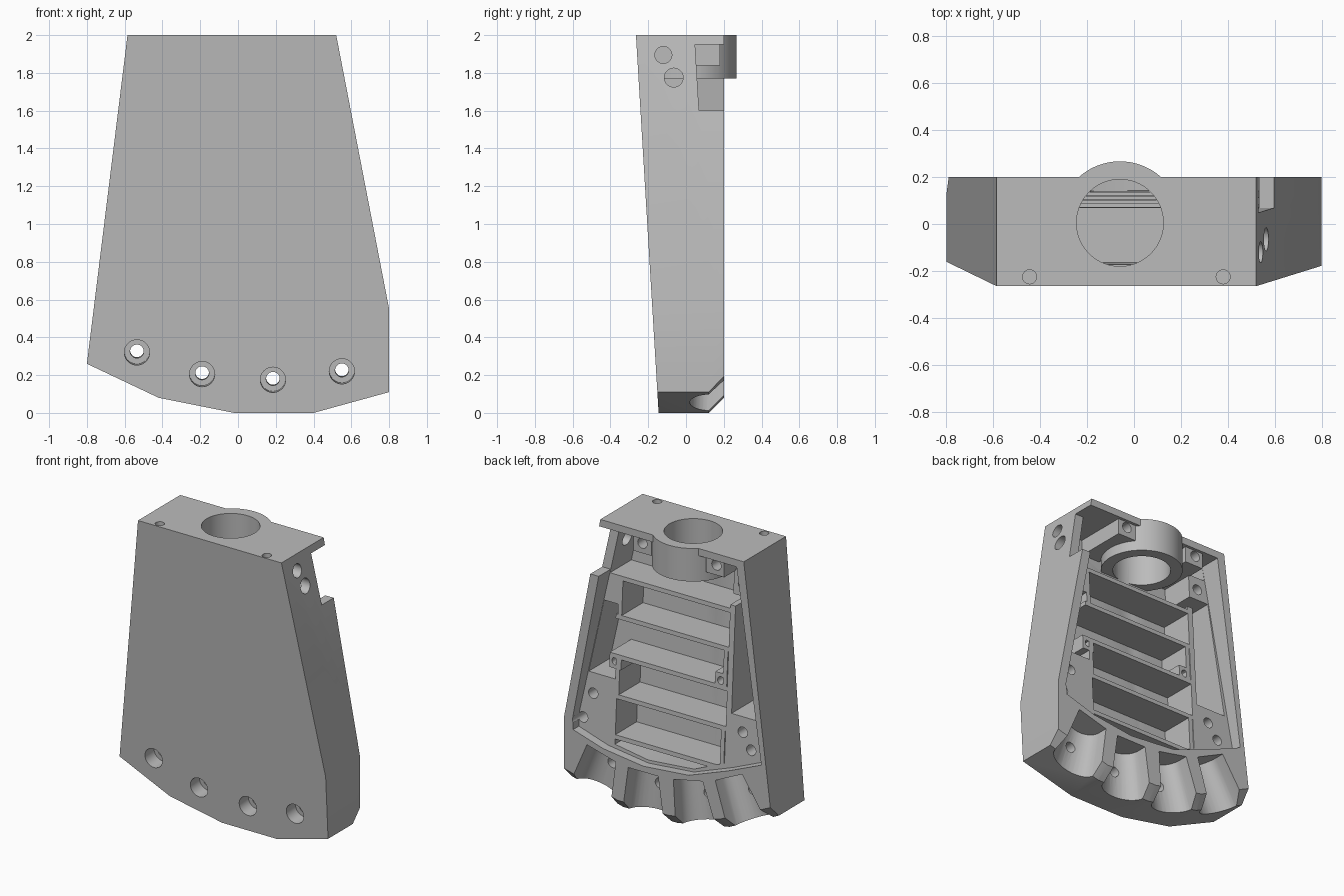
import bpy, bmesh, math
from mathutils import Vector, Matrix

cube = bpy.data.objects.get("Cube")
if cube:
    bpy.data.objects.remove(cube, do_unlink=True)

grey = bpy.data.materials.new("plain_grey")
grey.use_nodes = True
colour = (0.5, 0.5, 0.5, 1)
grey.diffuse_color = colour
grey.node_tree.nodes["Principled BSDF"].inputs["Base Color"].default_value = colour

BACK, FAR = 0.2, 0.5
TOP_IN = 1.95


def front(z):
    """Depth of the leaning front face."""
    return -0.145 - 0.06 * z


def floor(z):
    return front(z) + 0.075


def ledge(z):
    return front(z) + 0.31


def make(name, bm):
    bmesh.ops.recalc_face_normals(bm, faces=bm.faces)
    mesh = bpy.data.meshes.new(name)
    bm.to_mesh(mesh)
    bm.free()
    mesh.materials.append(grey)
    ob = bpy.data.objects.new(name, mesh)
    bpy.context.collection.objects.link(ob)
    return ob


def loft(name, a, b):
    """Solid between two matching rings of points."""
    bm = bmesh.new()
    va, vb = [bm.verts.new(p) for p in a], [bm.verts.new(p) for p in b]
    bm.faces.new(va)
    bm.faces.new(vb)
    for i in range(len(va)):
        j = (i + 1) % len(va)
        bm.faces.new((va[i], va[j], vb[j], vb[i]))
    return make(name, bm)


def prism(name, outline, near, far):
    """Extrude an x-z outline along y; each end is a depth or a function of z."""
    def ring(d):
        return [(x, d(z) if callable(d) else d, z) for x, z in outline]
    return loft(name, ring(near), ring(far))


def box(name, x0, x1, z0, z1, near, far):
    return prism(name, [(x0, z0), (x1, z0), (x1, z1), (x0, z1)], near, far)


def rod(name, start, end, r, n=40):
    start, end = Vector(start), Vector(end)
    d = end - start
    bm = bmesh.new()
    turn = Matrix.Translation((start + end) / 2) @ d.to_track_quat('Z', 'Y').to_matrix().to_4x4()
    bmesh.ops.create_cone(bm, cap_ends=True, segments=n, radius1=r, radius2=r,
                          depth=d.length, matrix=turn)
    return make(name, bm)


def combine(ob, other, how='DIFFERENCE'):
    mod = ob.modifiers.new("bool", 'BOOLEAN')
    mod.operation, mod.solver, mod.object = how, 'EXACT', other
    mesh = bpy.data.meshes.new_from_object(ob.evaluated_get(bpy.context.evaluated_depsgraph_get()))
    ob.modifiers.clear()
    ob.data = mesh
    bpy.data.objects.remove(other, do_unlink=True)


# Tapered body
lower_edge = [(-0.8, 0.26), (-0.42, 0.08), (-0.02, 0), (0.4, 0), (0.8, 0.11)]
body = prism("housing", lower_edge + [(0.8, 0.55), (0.52, 2), (-0.585, 2)], front, BACK)

# Shallow rear recess, then the deep cavity
lip = [(-0.72, 0.62), (-0.46, 0.51), (-0.16, 0.4), (0.19, 0.37), (0.5, 0.41), (0.73, 0.48)]
combine(body, prism("recess", lip + [(0.73, 0.58), (0.465, TOP_IN), (-0.53, TOP_IN)], ledge, FAR))
cavity = [(-0.39, 0.87), (-0.39, 0.52), (-0.16, 0.42), (0.19, 0.39), (0.45, 0.43), (0.45, 0.87),
          (0.67, 0.87), (0.465, TOP_IN), (-0.53, TOP_IN), (-0.66, 0.87)]
combine(body, prism("cavity", cavity, floor, FAR))

# Side notch under the top plate
combine(body, box("notch", 0.4, 1, 1.6, TOP_IN, ledge, FAR))

# Chamfer and flared channel on each lower facet
channels = []
for (x0, z0), (x1, z1) in zip(lower_edge, lower_edge[1:]):
    a, b = Vector((x0, 0, z0)), Vector((x1, 0, z1))
    t = (b - a).normalized()
    n = Vector((-t.z, 0, t.x))
    mid = (a + b) / 2
    wedge = [(-0.02, 0.1), (-0.02, 0.22), (0.1, 0.22)]
    ends = [[mid + t * s * 0.3 + n * u + Vector((0, y, 0)) for u, y in wedge] for s in (-1, 1)]
    combine(body, loft("chamfer", *ends))

    def section(w, inward):
        pts = [(w, 0.3)] + [(w * math.cos(k * math.pi / 16), 0.13 - 0.11 * math.sin(k * math.pi / 16))
                            for k in range(17)] + [(-w, 0.3)]
        return [mid + t * s + n * inward + Vector((0, y, 0)) for s, y in pts]
    channels.append(loft("channel", section(0.17, -0.06), section(0.115, 0.33)))
for cutter in channels:
    combine(body, cutter)

# Counterbored front holes
for x, z in [(-0.535, 0.32), (-0.19, 0.205), (0.185, 0.175), (0.55, 0.22)]:
    for r, depth in ((0.067, 0.1), (0.036, 0.45)):
        y = front(z)
        combine(body, rod("bore", (x, y - 0.05, z - 0.003), (x, y + depth, z + 0.06 * depth), r))

# Ring collar at the top, trimmed to the front face
cx, cy = -0.06, 0.005
collar = rod("collar", (cx, cy, 1.77), (cx, cy, 2), 0.262, 80)
combine(collar, box("trim", -1, 1, 1.5, 2.3, -1, lambda z: front(z) + 0.03))
combine(body, collar, 'UNION')

# Screw blocks beside the collar and in the corner
for x in (0.21, -0.35):
    combine(body, box("lug", x - 0.07, x + 0.07, 1.84, 1.97, lambda z: floor(z) - 0.03, 0.18), 'UNION')
combine(body, box("corner_block", -0.58, -0.41, 1.68, 1.85, lambda z: floor(z) - 0.03, ledge), 'UNION')
combine(body, rod("collar_bore", (cx, cy, 1.7), (cx, cy, 2.1), 0.185, 80))

# Blind screw holes in the rear
for x, z in [(0.21, 1.91), (-0.36, 1.91), (-0.48, 1.76), (0.63, 0.73), (0.70, 0.55),
             (-0.52, 0.765), (-0.59, 0.66)]:
    combine(body, rod("screw_hole", (x, ledge(z) - 0.15, z), (x, 0.4, z), 0.036, 24))

# Top pin holes and side wall holes
for x in (-0.445, 0.38):
    combine(body, rod("pin_hole", (x, -0.225, 1.9), (x, -0.225, 2.1), 0.03, 24))
for y, z, r in [(-0.12, 1.895, 0.045), (-0.065, 1.775, 0.05)]:
    combine(body, rod("side_hole", (0.42, y, z), (0.8, y, z), r, 32))


def root(z):
    return floor(z) - 0.02


# Serpentine baffles with alternating end walls
levels = [1.575, 1.31, 1.04, 0.77, 0.495]
spans = [(-0.41, 0.56), (-0.40, 0.48), (-0.40, 0.48), (-0.40, 0.47), (-0.40, 0.46)]
for i, (z, (x0, x1)) in enumerate(zip(levels, spans)):
    box(f"baffle_{i + 1}", x0, x1, z - 0.03, z, root, ledge)
    if i < 4:
        x = 0.45 if i % 2 == 0 else -0.37
        box(f"end_wall_{i + 1}", x - 0.015, x + 0.015, levels[i + 1] - 0.01, z - 0.01, root, ledge)
box("inner_side_wall", -0.43, -0.39, 0.85, 1.6, root, ledge)
box("pocket_top", 0.465, 0.57, 1.38, 1.56, root, ledge)

# Small screw posts on the baffles
for x, z in [(0.47, 0.99), (-0.34, 1.07)]:
    post = box("screw_post", x - 0.045, x + 0.045, z - 0.05, z + 0.05, root, ledge)
    combine(post, rod("post_hole", (x, 0, z), (x, 0.4, z), 0.026, 24))

# Smooth the round walls, keep the edges sharp
for ob in bpy.context.scene.objects:
    ob.select_set(ob.type == 'MESH')
bpy.context.view_layer.objects.active = body
bpy.ops.object.shade_smooth_by_angle(angle=math.radians(30))
